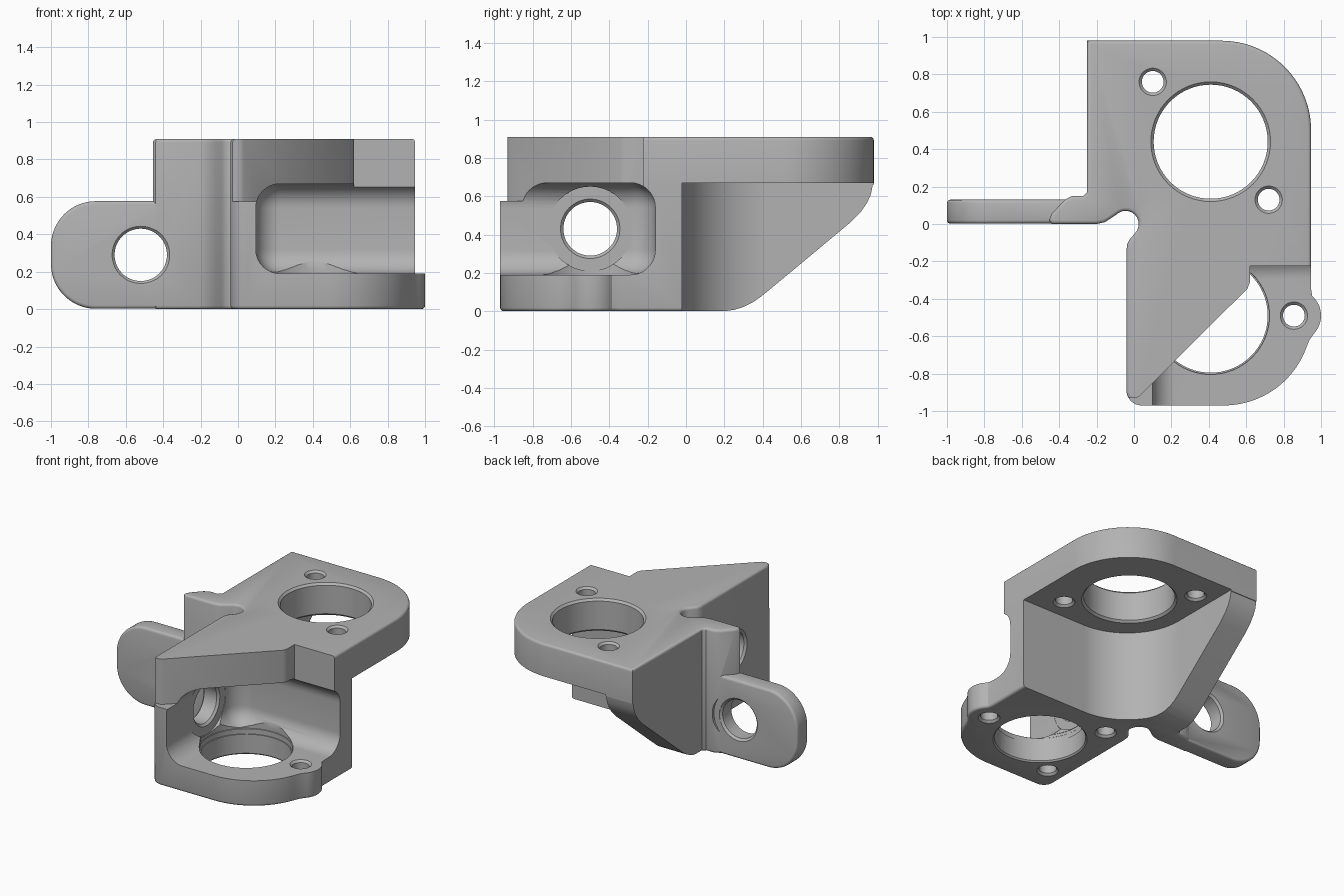
import bpy, bmesh
from math import sin, cos, radians
from mathutils import Vector

old = bpy.data.objects.get("Cube")
if old:
    bpy.data.objects.remove(old, do_unlink=True)

grey = bpy.data.materials.new("grey_metal")
grey.use_nodes = True
GREY = (0.45, 0.45, 0.45, 1)
grey.diffuse_color = GREY
grey.node_tree.nodes["Principled BSDF"].inputs["Base Color"].default_value = GREY


def arc(cx, cy, r, a0, a1, n=24):
    angles = [radians(a0 + (a1 - a0) * i / n) for i in range(n + 1)]
    return [(cx + r * cos(a), cy + r * sin(a)) for a in angles]


def place(axis, u, v, w):
    return {"X": (w, u, v), "Y": (u, w, v), "Z": (u, v, w)}[axis]


def finish(name, bm):
    bmesh.ops.recalc_face_normals(bm, faces=bm.faces)
    mesh = bpy.data.meshes.new(name)
    bm.to_mesh(mesh)
    bm.free()
    mesh.materials.append(grey)
    obj = bpy.data.objects.new(name, mesh)
    bpy.context.collection.objects.link(obj)
    return obj


def prism(name, axis, outline, lo, hi, round_edge=0):
    """Extrude an outline along an axis, optionally rounding both rims."""
    bm = bmesh.new()
    ends = [[bm.verts.new(place(axis, u, v, w)) for u, v in outline] for w in (lo, hi)]
    caps = [bm.faces.new(ring) for ring in ends]
    n = len(outline)
    for i in range(n):
        j = (i + 1) % n
        bm.faces.new((ends[0][i], ends[0][j], ends[1][j], ends[1][i]))
    bmesh.ops.recalc_face_normals(bm, faces=bm.faces)
    if round_edge:
        rims = [e for f in caps for e in f.edges]
        bmesh.ops.bevel(bm, geom=rims, offset=round_edge, segments=3,
                        profile=0.5, affect="EDGES")
    return finish(name, bm)


def lathe(name, axis, cu, cv, profile):
    """Stack circles (height, radius) along an axis."""
    bm = bmesh.new()
    rings = [[bm.verts.new(place(axis, u, v, w)) for u, v in arc(cu, cv, r, 0, 360, 64)[:-1]]
             for w, r in profile]
    bm.faces.new(rings[0])
    bm.faces.new(rings[-1])
    for a, b in zip(rings, rings[1:]):
        for i in range(64):
            j = (i + 1) % 64
            bm.faces.new((a[i], a[j], b[j], b[i]))
    return finish(name, bm)


def rounded_box(name, lo, hi, radius):
    bm = bmesh.new()
    bmesh.ops.create_cube(bm, size=1)
    lo, hi = Vector(lo), Vector(hi)
    for v in bm.verts:
        v.co = (lo + hi) / 2 + v.co * (hi - lo)
    bmesh.ops.bevel(bm, geom=bm.edges[:], offset=radius, segments=10,
                    profile=0.5, affect="EDGES")
    return finish(name, bm)


def combine(target, tool, operation="DIFFERENCE"):
    mod = target.modifiers.new("combine", "BOOLEAN")
    mod.operation, mod.solver, mod.object = operation, "EXACT", tool
    bpy.context.view_layer.objects.active = target
    bpy.ops.object.modifier_apply(modifier=mod.name)
    bpy.data.objects.remove(tool, do_unlink=True)


def drill(axis, cu, cv, r, lo, hi, c=0.015, blind=False):
    """Drill a hole with chamfered mouths at lo and hi."""
    profile = [(lo - 0.02, r + c), (lo, r + c), (lo + c, r)]
    profile += [(hi, r)] if blind else [(hi - c, r), (hi, r + c), (hi + 0.02, r + c)]
    combine(bracket, lathe("drill", axis, cu, cv, profile))


# Full-height body outline with notch, rounded corners and screw lug
outline = [(-0.25, 0.98), (-0.25, 0.17), (-0.27, 0.15), (-0.33, 0.15), (-0.37, 0.13),
           (-0.44, 0.055), (-0.455, 0.02), (-0.44, 0), (-0.2, 0), (-0.155, 0.01), (-0.12, 0.033)]
outline += arc(-0.045, 0, 0.07, 130, -45, 20)
outline += [(-0.025, -0.085), (-0.037, -0.11), (-0.04, -0.14)]
outline += arc(0.04, -0.89, 0.08, 180, 270, 8)
outline += arc(0.48, -0.5, 0.47, 270, 340)
outline += [(0.938, -0.62)] + arc(0.86, -0.49, 0.14, -42, 40, 12)
outline += [(0.953, -0.385), (0.947, -0.35)]
outline += arc(0.467, 0.5, 0.48, 0, 90)
bracket = prism("bracket", "Z", outline, 0, 0.91, 0.018)

# Side mounting ear
ear = arc(-0.76, 0.337, 0.24, 180, 90, 16) + [(-0.3, 0.577), (-0.3, 0.002)]
ear += arc(-0.76, 0.242, 0.24, 270, 180, 16)
combine(bracket, prism("ear", "Y", ear, 0.002, 0.13, 0.018), "UNION")

# Front pocket between the lower plate and the overhang
combine(bracket, rounded_box("front_pocket", (0.095, -1.7, 0.19), (1.7, -0.16, 0.67), 0.13))

# Diagonal front edge of the upper plate
diagonal = [(1.3, -0.225), (0.62, -0.225), (0.62, -0.31), (0.607, -0.345), (0.03, -0.92),
            (0.01, -0.93), (-0.2, -0.935), (-0.2, -1.3), (1.3, -1.3)]
combine(bracket, prism("diagonal_cut", "Z", diagonal, 0.575, 1.2))

# Open space under the rear plate, with a large inside radius
recess = arc(0.42, 0.43, 0.45, 180, 270, 32) + [(1.4, -0.02), (1.4, 1.4), (-0.03, 1.4)]
combine(bracket, prism("rear_recess", "Z", recess, -0.3, 0.67))

# Sloped underside of the rear rib
slope = [(0.1, -0.02), (0.2, 0), (0.25, 0.007), (0.3, 0.022), (0.35, 0.047), (0.39, 0.075),
         (0.43, 0.107), (0.86, 0.465), (0.91, 0.515), (0.945, 0.565), (0.965, 0.61),
         (0.975, 0.66), (1.3, 0.66), (1.3, -0.3), (0.1, -0.3)]
combine(bracket, prism("rib_slope", "X", slope, -0.6, 1.2))

# Spot faces around the large holes
for axis, u, v, r, lo, hi in (("X", -0.5, 0.43, 0.22, 0.093, 0.35),
                              ("Y", -0.52, 0.29, 0.2, 0.131, 0.4),
                              ("Z", 0.41, -0.49, 0.312, 0.15, 0.4)):
    combine(bracket, lathe("spot_face", axis, u, v, [(lo, r), (hi, r)]))

# Large bores, in the plates, the side wall and the ear
drill("Z", 0.41, 0.44, 0.305, 0.67, 0.91)
drill("Z", 0.41, -0.49, 0.305, 0, 0.19, 0.01)
drill("X", -0.5, 0.43, 0.14, -0.04, 0.093)
drill("Y", -0.52, 0.29, 0.14, 0.0, 0.13)

# Screw holes
for x, y in ((0.1, 0.76), (0.72, 0.13)):
    drill("Z", x, y, 0.058, 0.67, 0.91)
drill("Z", 0.855, -0.49, 0.058, 0, 0.19)
for x, y in ((0.13, -0.14), (0.1, -0.78)):
    drill("Z", x, y, 0.058, 0, 0.15, blind=True)

# Smooth curved faces, keep edges crisp
bpy.ops.object.select_all(action="DESELECT")
bracket.select_set(True)
bpy.context.view_layer.objects.active = bracket
bpy.ops.object.shade_smooth_by_angle(angle=radians(32))
